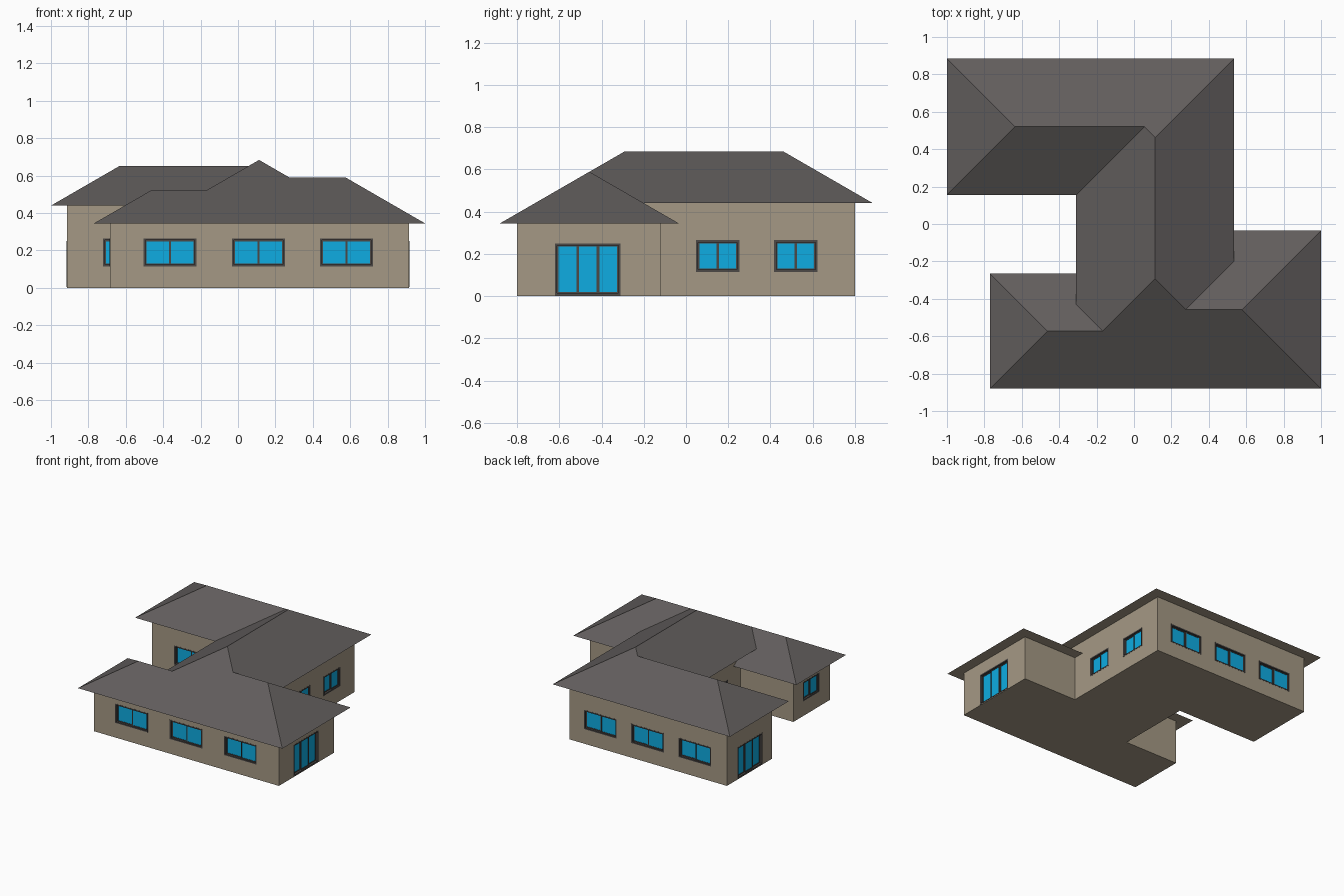
import bpy, bmesh, math
from mathutils import Matrix, Vector

if "Cube" in bpy.data.objects:
    bpy.data.objects.remove(bpy.data.objects["Cube"])

SLOPE = math.tan(math.radians(30))


def material(name, rgb):
    lin = [((c / 255 + 0.055) / 1.055) ** 2.4 for c in rgb]
    m = bpy.data.materials.new(name)
    m.diffuse_color = (*lin, 1)
    m.use_nodes = True
    m.node_tree.nodes["Principled BSDF"].inputs["Base Color"].default_value = m.diffuse_color
    return m


WALL = material("tan wall", (165, 153, 133))
ROOF = material("grey roof", (97, 93, 92))
FRAME = material("dark frame", (76, 72, 70))
GLASS = material("blue glass", (14, 172, 226))


def make(name, bm, *mats):
    bmesh.ops.recalc_face_normals(bm, faces=bm.faces)
    me = bpy.data.meshes.new(name)
    bm.to_mesh(me)
    bm.free()
    for m in mats:
        me.materials.append(m)
    ob = bpy.data.objects.new(name, me)
    bpy.context.collection.objects.link(ob)
    return ob


def walls(name, pts, top):
    bm = bmesh.new()
    base = bm.faces.new([bm.verts.new((x, y, 0)) for x, y in pts])
    ext = bmesh.ops.extrude_face_region(bm, geom=[base], use_keep_orig=True)
    vs = [g for g in ext["geom"] if isinstance(g, bmesh.types.BMVert)]
    bmesh.ops.translate(bm, verts=vs, vec=(0, 0, top))
    return make(name, bm, WALL)


def hip_roof(name, x0, x1, y0, y1, z, along="x", hips=(True, True)):
    """Ridge runs along one axis; each end is hipped or a plain gable."""
    bm = bmesh.new()
    if along == "x":
        h, lo, hi, mid = (y1 - y0) / 2, x0, x1, (y0 + y1) / 2
    else:
        h, lo, hi, mid = (x1 - x0) / 2, y0, y1, (x0 + x1) / 2

    def v(a, b, c):
        return bm.verts.new((a, b, c) if along == "x" else (b, a, c))
    a, b = v(lo, mid - h, z), v(hi, mid - h, z)
    c, d = v(hi, mid + h, z), v(lo, mid + h, z)
    r0 = v(lo + h * hips[0], mid, z + h * SLOPE)
    r1 = v(hi - h * hips[1], mid, z + h * SLOPE)
    for f in ((a, b, r1, r0), (c, d, r0, r1), (d, a, r0), (b, c, r1), (d, c, b, a)):
        bm.faces.new(f)
    bmesh.ops.recalc_face_normals(bm, faces=bm.faces)
    for f in bm.faces:
        f.material_index = 1 if f.normal.z < -0.9 else 0   # soffit
    return make(name, bm, ROOF, WALL)


# Walls: low front wing, and taller main block with back wing
front = walls("front_wing_walls", [(-0.685, -0.80), (0.915, -0.80), (0.915, -0.12),
              (0.45, -0.12), (0.45, -0.45), (-0.225, -0.45), (-0.225, -0.35),
              (-0.685, -0.35)], 0.345)
main = walls("main_walls", [(-0.225, -0.45), (0.45, -0.45), (0.45, 0.80),
             (-0.915, 0.80), (-0.915, 0.24), (-0.225, 0.24)], 0.44)

# Roofs
hip_roof("main_roof", -0.31, 0.535, -0.715, 0.885, 0.44, "y")
hip_roof("back_wing_roof", -1.0, 0.11, 0.155, 0.885, 0.44, "x", (True, False))
hip_roof("front_left_roof", -0.77, 0.11, -0.88, -0.265, 0.345, "x", (True, False))
hip_roof("front_right_roof", 0.11, 1.0, -0.88, -0.035, 0.345, "x", (False, True))


def box(bm, mat, u0, u1, d0, d1, z0, z1):
    size = Matrix.Diagonal((u1 - u0, d1 - d0, z1 - z0, 1))
    pos = Matrix.Translation(((u0 + u1) / 2, (d0 + d1) / 2, (z0 + z1) / 2))
    bmesh.ops.create_cube(bm, size=1, matrix=mat @ pos @ size)


def ring(bm, mat, u0, u1, d0, d1, z0, z1, t):
    box(bm, mat, u0, u0 + t, d0, d1, z0, z1)
    box(bm, mat, u1 - t, u1, d0, d1, z0, z1)
    box(bm, mat, u0 + t, u1 - t, d0, d1, z0, z0 + t)
    box(bm, mat, u0 + t, u1 - t, d0, d1, z1 - t, z1)


# Openings: local -y faces outwards, +y goes into the wall
DEPTH, T = 0.03, 0.01


def opening(name, cutter, x, y, turn, width, z0, z1, panes):
    mat = Matrix.Translation((x, y, 0)) @ Matrix.Rotation(math.radians(turn), 4, "Z")
    w = width / 2
    box(cutter, mat, -w, w, -0.02, DEPTH, z0, z1)
    fr, gl = bmesh.new(), bmesh.new()
    ring(fr, mat, -w, w, -0.001, DEPTH, z0, z1, T)
    step = (width - 2 * T) / panes
    for i in range(panes):
        u0 = -w + T + i * step
        d = 0.008 if i % 2 else 0.015          # sliding sashes on two tracks
        ring(fr, mat, u0, u0 + step, d, d + 0.009, z0 + T, z1 - T, 0.006)
        box(gl, mat, u0 + 0.005, u0 + step - 0.005, d + 0.003, d + 0.006,
            z0 + T + 0.005, z1 - T - 0.005)
    make(name + "_frame", fr, FRAME)
    make(name + "_glass", gl, GLASS)


WIN, DOOR = (0.115, 0.265, 2), (0.004, 0.25, 3)
front_openings = [("front_window_%d" % i, x, -0.80, 0, 0.283, *WIN)
                  for i, x in enumerate((-0.363, 0.11, 0.58))]
front_openings += [("front_left_window", -0.685, -0.57, -90, 0.20, *WIN),
                   ("right_glass_door", 0.915, -0.465, 90, 0.31, *DOOR)]
main_openings = [("back_window_%d" % i, x, 0.80, 180, 0.283, *WIN)
                 for i, x in enumerate((0.183, -0.227, -0.637))]
main_openings += [("right_window_%d" % i, 0.45, y, 90, 0.205, *WIN)
                  for i, y in enumerate((0.15, 0.52))]
main_openings += [("left_glass_door", -0.915, 0.515, -90, 0.31, *DOOR),
                  ("courtyard_back_window", -0.58, 0.24, 0, 0.283, *WIN),
                  ("courtyard_side_window", -0.225, -0.055, -90, 0.283, *WIN)]

for wall, items in ((front, front_openings), (main, main_openings)):
    bm = bmesh.new()
    for name, *args in items:
        opening(name, bm, *args)
    cutter = make(wall.name + "_cutter", bm, WALL)
    mod = wall.modifiers.new("openings", "BOOLEAN")
    mod.operation, mod.solver, mod.object = "DIFFERENCE", "EXACT", cutter
    bpy.context.view_layer.objects.active = wall
    bpy.ops.object.modifier_apply(modifier=mod.name)
    bpy.data.objects.remove(cutter)
